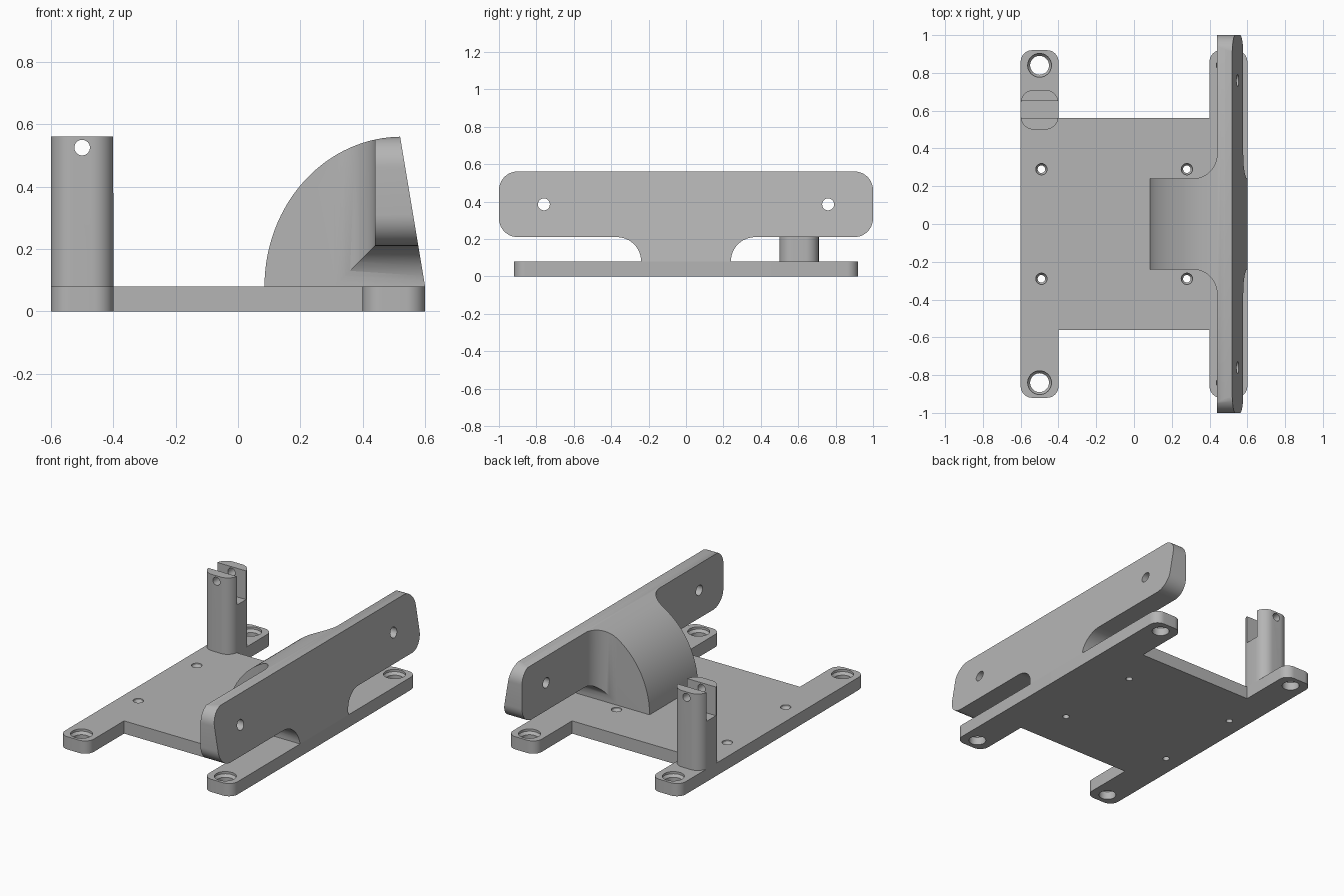
import bpy, bmesh
from math import sin, cos, pi, tan
from mathutils import Vector

cube = bpy.data.objects.get("Cube")
if cube:
    bpy.data.objects.remove(cube, do_unlink=True)

grey = bpy.data.materials.new("plain grey")
grey.use_nodes = True
grey.diffuse_color = (0.46, 0.46, 0.46, 1)
grey.node_tree.nodes["Principled BSDF"].inputs["Base Color"].default_value = grey.diffuse_color


def rounded(corners, steps=12):
    """Outline with each (u, v, radius) corner replaced by a tangent arc."""
    out = []
    for i, (u, v, r) in enumerate(corners):
        p = Vector((u, v))
        if r == 0:
            out.append(p)
            continue
        a = (Vector(corners[i - 1][:2]) - p).normalized()
        b = (Vector(corners[(i + 1) % len(corners)][:2]) - p).normalized()
        half = a.angle(b) / 2
        start = p + a * (r / tan(half))
        centre = p + (a + b).normalized() * (r / sin(half))
        turn = (pi - 2 * half) * (1 if a.x * b.y - a.y * b.x < 0 else -1)
        for k in range(steps + 1):
            t = turn * k / steps
            d = start - centre
            out.append(centre + Vector((d.x * cos(t) - d.y * sin(t), d.x * sin(t) + d.y * cos(t))))
    return out


def finish(name, bm):
    bmesh.ops.recalc_face_normals(bm, faces=bm.faces)
    mesh = bpy.data.meshes.new(name)
    bm.to_mesh(mesh)
    bm.free()
    mesh.materials.append(grey)
    ob = bpy.data.objects.new(name, mesh)
    bpy.context.collection.objects.link(ob)
    return ob


def extrude(name, outline, axis, low, high):
    """Prism along an axis; the outline uses the other two axes in order."""
    def place(p, w):
        c = [p[0], p[1]]
        c.insert(axis, w)
        return c
    bm = bmesh.new()
    face = bm.faces.new([bm.verts.new(place(p, low)) for p in outline])
    new = bmesh.ops.extrude_face_region(bm, geom=[face])["geom"]
    shift = Vector(place((0, 0), high - low))
    bmesh.ops.translate(bm, vec=shift, verts=[g for g in new if isinstance(g, bmesh.types.BMVert)])
    return finish(name, bm)


def circle(u, v, r, n=32):
    return [(u + r * cos(2 * pi * k / n), v + r * sin(2 * pi * k / n)) for k in range(n)]


def lathe_cutter(x, y, profile, n=32):
    """Stepped vertical hole cutter from (radius, z) rings."""
    bm = bmesh.new()
    rings = [[bm.verts.new((*p, z)) for p in circle(x, y, r, n)] for r, z in profile]
    for a, b in zip(rings, rings[1:]):
        for k in range(n):
            bm.faces.new((a[k], a[(k + 1) % n], b[(k + 1) % n], b[k]))
    bm.faces.new(rings[0])
    bm.faces.new(rings[-1])
    return finish("hole_cutter", bm)


def boolean(ob, tool, operation="DIFFERENCE"):
    mod = ob.modifiers.new("cut", "BOOLEAN")
    mod.operation, mod.solver, mod.object = operation, "EXACT", tool
    bpy.ops.object.select_all(action="DESELECT")
    bpy.context.view_layer.objects.active = ob
    ob.select_set(True)
    bpy.ops.object.modifier_apply(modifier=mod.name)
    bpy.data.objects.remove(tool, do_unlink=True)


def smooth(ob):
    bpy.ops.object.select_all(action="DESELECT")
    bpy.context.view_layer.objects.active = ob
    ob.select_set(True)
    bpy.ops.object.shade_smooth_by_angle(angle=0.5)


T = 0.08  # base thickness

# Base plate with four mounting ears
quarter = [(0.4, 0.56, 0), (0.4, 0.92, 0.06), (0.6, 0.92, 0.06)]
half = [(-x, y, r) for x, y, r in reversed(quarter)] + quarter
base = extrude("base_plate", rounded(half + [(-x, -y, r) for x, y, r in half]), 2, 0, T)

# Countersunk ear holes and screw holes
for side in (-1, 1):
    for x in (-0.5, 0.5):
        boolean(base, lathe_cutter(x, side * 0.84, [(0.05, -0.02), (0.05, 0.05), (0.063, 0.066), (0.063, 0.1)]))
    for x in (-0.49, 0.28):
        boolean(base, lathe_cutter(x, side * 0.29, [(0.02, -0.02), (0.02, 0.055), (0.03, 0.07), (0.03, 0.1)], 24))
smooth(base)

# Slotted post with a cross hole
R = 0.07
post = extrude("slotted_post", rounded([(-0.6, 0.5, R), (-0.4, 0.5, R), (-0.4, 0.71, R), (-0.6, 0.71, R)]), 2, T, 0.56)
boolean(post, extrude("slot_cutter", [(-0.7, 0.56), (-0.3, 0.56), (-0.3, 0.65), (-0.7, 0.65)], 2, 0.38, 0.7))
boolean(post, extrude("pin_cutter", circle(-0.5, 0.525, 0.025), 1, 0.4, 0.8))
smooth(post)

# Slanted bracket: side profile crossed with front and top outlines
arc = [(0.525 - 0.44 * cos(t * pi / 64), T + 0.48 * sin(t * pi / 64)) for t in range(32)]
bracket = extrude("slanted_bracket", arc + [(0.52, 0.56), (0.6, T)], 1, -1.1, 1.1)
right = [(0.24, 0, 0), (0.24, 0.21, 0.13), (1, 0.21, 0.1), (1, 0.561, 0.1)]
front = rounded(right + [(-y, z, r) for y, z, r in reversed(right)])
boolean(bracket, extrude("front_outline", front, 0, -0.1, 0.9), "INTERSECT")
upper = [(0.0, 0.24, 0), (0.44, 0.24, 0.13), (0.44, 1.05, 0), (0.7, 1.05, 0)]
top = rounded(upper + [(x, -y, r) for x, y, r in reversed(upper)])
boolean(bracket, extrude("top_outline", top, 2, -0.1, 0.8), "INTERSECT")
for side in (-1, 1):
    boolean(bracket, extrude("bolt_cutter", circle(side * 0.76, 0.385, 0.032), 0, 0.3, 0.8))
smooth(bracket)
